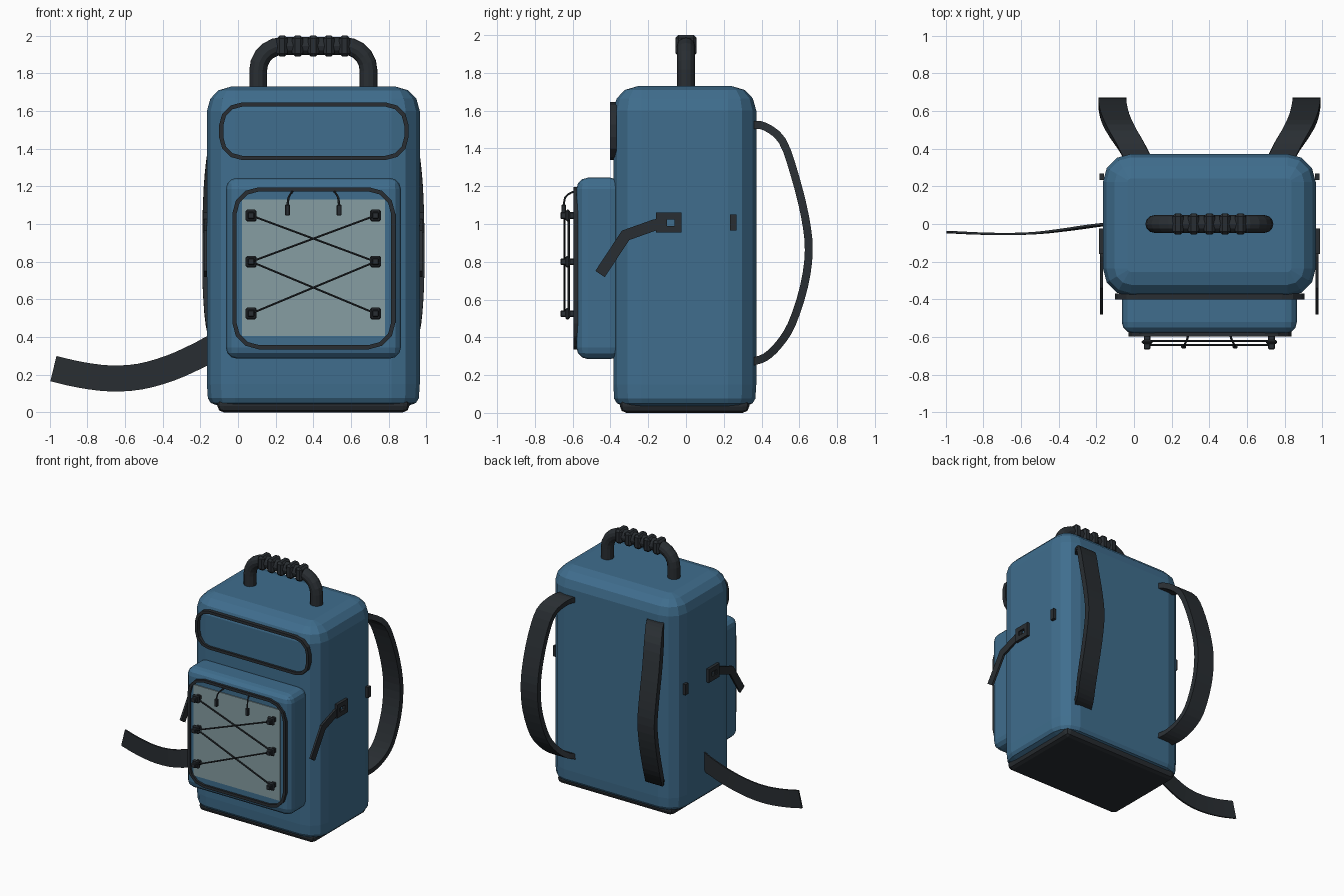
import bpy, bmesh, math
from mathutils import Vector

if "Cube" in bpy.data.objects:
    bpy.data.objects.remove(bpy.data.objects["Cube"])

CX = 0.40                      # symmetry plane of the bag
X, Y = Vector((1, 0, 0)), Vector((0, 1, 0))


def material(name, rgb):
    m = bpy.data.materials.new(name)
    m.diffuse_color = (*rgb, 1)
    m.use_nodes = True
    m.node_tree.nodes["Principled BSDF"].inputs["Base Color"].default_value = m.diffuse_color
    return m


BLUE = material("blue_fabric", (0.05, 0.155, 0.27))
DARK = material("dark_webbing", (0.022, 0.027, 0.032))
MESH = material("pale_panel", (0.24, 0.34, 0.36))


def finish(name, bm, mat):
    bmesh.ops.recalc_face_normals(bm, faces=bm.faces)
    me = bpy.data.meshes.new(name)
    bm.to_mesh(me)
    bm.free()
    me.materials.append(mat)
    ob = bpy.data.objects.new(name, me)
    bpy.context.collection.objects.link(ob)
    return ob


def loft(name, rings, mat, closed=False):
    """Skin a list of point rings, capped unless closed."""
    bm = bmesh.new()
    vs = [[bm.verts.new(p) for p in r] for r in rings]
    n = len(vs[0])
    pairs = list(zip(vs, vs[1:])) + ([(vs[-1], vs[0])] if closed else [])
    for a, b in pairs:
        for i in range(n):
            j = (i + 1) % n
            bm.faces.new((a[i], a[j], b[j], b[i]))
    if not closed:
        bm.faces.new(vs[0])
        bm.faces.new(vs[-1])
    return finish(name, bm, mat)


def sweep(name, path, axis, section, mat=DARK, closed=False):
    """Sweep a section (u along the fixed axis, v across it) with mitred corners."""
    path = [Vector(p) for p in path]
    rings, n = [], len(path)
    for i, p in enumerate(path):
        a = path[i - 1] if i or closed else p
        b = path[(i + 1) % n] if i < n - 1 or closed else p
        t1, t2 = (p - a).normalized(), (b - p).normalized()
        t = (t1 + t2).normalized()
        side = t.cross(axis).normalized() / max(t.dot(t1), t.dot(t2), 0.3)
        rings.append([p + axis * u + side * v for u, v in section])
    return loft(name, rings, mat, closed)


def rect(a, b):
    return [(-a / 2, -b / 2), (a / 2, -b / 2), (a / 2, b / 2), (-a / 2, b / 2)]


def circle(r, n):
    return [(r * math.cos(2 * math.pi * i / n), r * math.sin(2 * math.pi * i / n)) for i in range(n)]


def rounded(x0, x1, y0, y1, r, seg=3):
    pts = []
    for k, (cx, cy) in enumerate([(x1 - r, y1 - r), (x0 + r, y1 - r), (x0 + r, y0 + r), (x1 - r, y0 + r)]):
        for i in range(seg + 1):
            a = math.pi / 2 * (k + i / seg)
            pts.append((cx + r * math.cos(a), cy + r * math.sin(a)))
    return pts


def smooth(pts, sub=3):
    """Catmull-Rom refinement of a path."""
    p = [Vector(q) for q in pts]
    p = [2 * p[0] - p[1]] + p + [2 * p[-1] - p[-2]]
    out = []
    for a, b, c, d in zip(p, p[1:], p[2:], p[3:]):
        for i in range(sub):
            t = i / sub
            out.append(0.5 * (2 * b + (c - a) * t + (2 * a - 5 * b + 4 * c - d) * t * t
                              + (3 * b - a - 3 * c + d) * t ** 3))
    return out + [p[-2]]


def box(name, lo, hi, mat=DARK, bevel=0, seg=2):
    bm = bmesh.new()
    bmesh.ops.create_cube(bm, size=1)
    for v in bm.verts:
        v.co = [(l + h) / 2 + c * (h - l) for l, h, c in zip(lo, hi, v.co)]
    if bevel:
        bmesh.ops.bevel(bm, geom=bm.edges[:], offset=bevel, segments=seg, profile=0.5, affect='EDGES')
    return finish(name, bm, mat)


# Main body: stacked rounded sections (z, inset)
levels = [(0.035, 0.06), (0.05, 0.02), (0.075, 0.005), (0.15, 0), (1.6, 0),
          (1.665, 0.018), (1.71, 0.062), (1.73, 0.13)]
loft("body", [[(x, y, z) for x, y in rounded(-0.165 + d, 0.965 - d, -0.385 + d, 0.372 - d, 0.15 - d)]
              for z, d in levels], BLUE)
box("base", (-0.11, -0.35, 0), (0.91, 0.335, 0.08), DARK, 0.035)

# Front pocket, its panel and the piping
box("front_pocket", (-0.065, -0.58, 0.285), (0.865, -0.34, 1.245), BLUE, 0.06, 3)
box("pocket_panel", (0.02, -0.587, 0.405), (0.78, -0.57, 1.13), MESH)
for name, y, depth, b in (("pocket_piping", -0.583, 0.026, (-0.019, 0.824, 0.346, 1.184, 0.13)),
                          ("upper_piping", -0.385, 0.034, (-0.089, 0.894, 1.351, 1.634, 0.11))):
    sweep(name, [(x, y, z) for x, z in rounded(*b)], Y, rect(depth, 0.022), closed=True)

# Carry handle with grip rings
r = 0.13
arc = [math.pi / 2 * i / 5 for i in range(6)]
left = [(0.107 + r - r * math.cos(a), 0, 1.945 - r + r * math.sin(a)) for a in arc]
right = [(2 * CX - x, y, z) for x, y, z in reversed(left)]
sweep("handle", [(0.107, 0, 1.7)] + left + right + [(0.693, 0, 1.7)], Y, circle(0.047, 12))
for i in range(5):
    x = CX + (i - 2) * 0.083
    box(f"handle_grip_{i}", (x - 0.029, -0.056, 1.89), (x + 0.029, 0.056, 2.0), DARK, 0.015, 1)

# Lacing toggles and crossed cords
rows = (1.045, 0.80, 0.525)
for s in (-1, 1):
    x = CX + s * 0.33
    for i, z in enumerate(rows):
        box(f"toggle_{s}_{i}", (x - 0.029, -0.638, z - 0.031), (x + 0.029, -0.615, z + 0.031), DARK, 0.008, 1)
        box(f"toggle_stem_{s}_{i}", (x - 0.018, -0.665, z - 0.018), (x + 0.018, -0.575, z + 0.018), DARK, 0.005, 1)
    for i in (0, 1):
        y = -0.632 - s * 0.011
        sweep(f"cord_{s}_{i}", [(x, y, rows[i]), (2 * CX - x, y, rows[i + 1])], Y, circle(0.006, 6))

# Zip pulls
for s in (-1, 1):
    x = CX + s * 0.137
    pts = [(CX + s * 0.11, -0.58, 1.175), (x - s * 0.02, -0.61, 1.165), (x - s * 0.005, -0.64, 1.14), (x, -0.648, 1.09)]
    sweep(f"zip_cord_{s}", smooth(pts, 2), X, circle(0.006, 6))
    box(f"zip_tab_{s}", (x - 0.013, -0.66, 1.045), (x + 0.013, -0.636, 1.103), DARK, 0.004, 1)

for s in (-1, 1):
    # Shoulder straps flare outwards as they leave the back
    prof = [(0.35, 1.525), (0.42, 1.515), (0.51, 1.44), (0.575, 1.26), (0.63, 1.04), (0.65, 0.86),
            (0.625, 0.67), (0.56, 0.47), (0.49, 0.36), (0.42, 0.295), (0.35, 0.27)]
    pts = [(CX + s * (0.38 + 0.135 * math.sin((y - 0.35) / 0.30 * math.pi / 2) ** 1.2), y, z) for y, z in prof]
    sweep(f"shoulder_strap_{s}", smooth(pts), X, rect(0.148, 0.042))

    # Side compression strap, buckle frame and loop
    x = CX + s * 0.572
    strap = [(x, -0.10, 1.0), (x, -0.165, 0.995), (x, -0.32, 0.94), (x, -0.455, 0.735)]
    sweep(f"side_strap_{s}", strap, X, rect(0.016, 0.06))
    frame = [(-0.14, 0.972), (-0.042, 0.972), (-0.042, 1.043), (-0.14, 1.043)]
    sweep(f"side_buckle_{s}", [(x, y, z) for y, z in frame], X, rect(0.03, 0.036), closed=True)
    box(f"side_loop_{s}", (x - 0.012, 0.233, 0.965), (x + 0.012, 0.268, 1.05))

# Loose hip strap trailing from one side
hip = [(-0.13, 0.0, 0.345), (-0.22, -0.01, 0.297), (-0.36, -0.03, 0.235), (-0.52, -0.048, 0.19),
       (-0.68, -0.053, 0.18), (-0.84, -0.05, 0.20), (-0.98, -0.043, 0.232)]
sweep("hip_strap", smooth(hip), Y, rect(0.012, 0.138))
